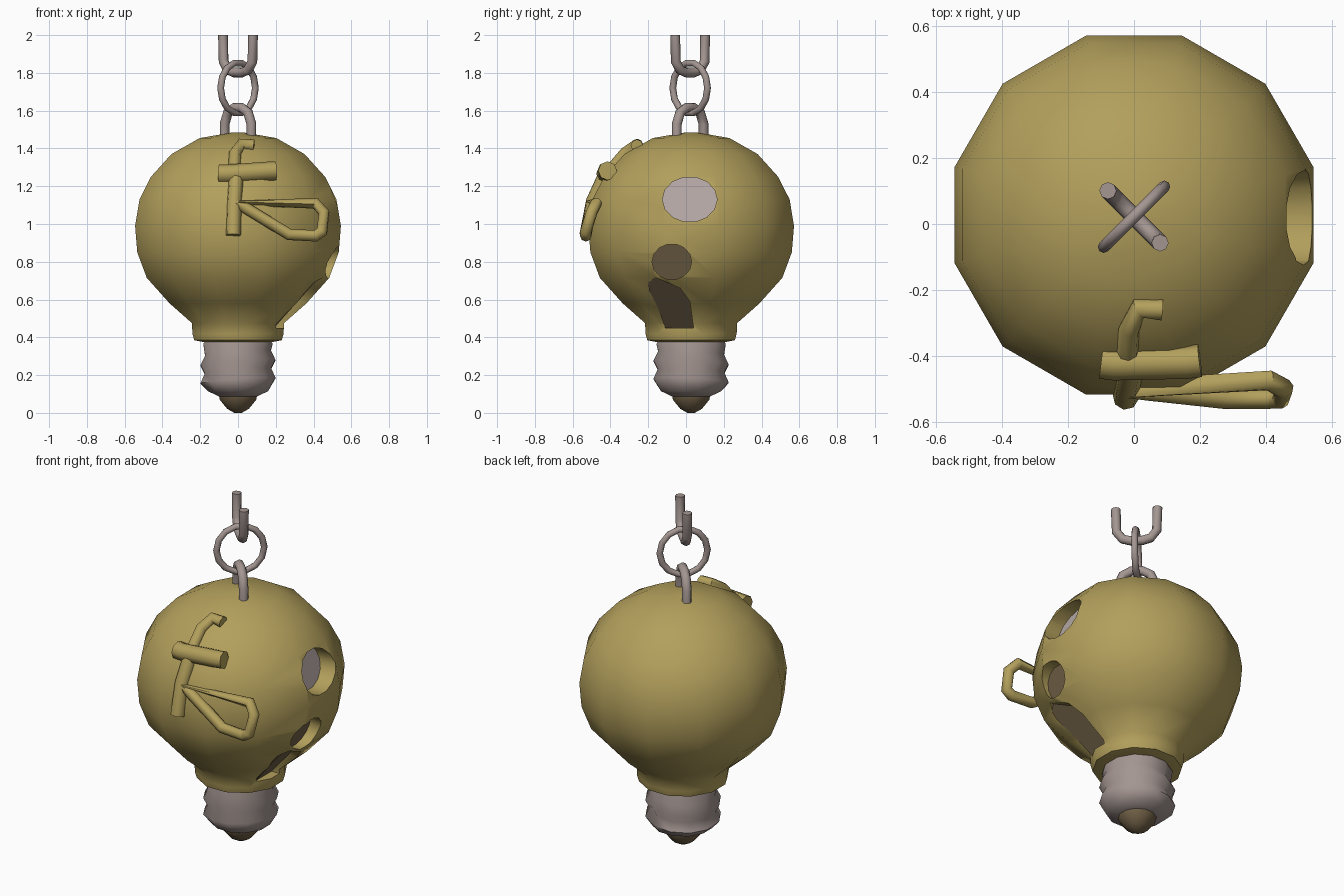
import bpy, bmesh, math
from mathutils import Vector

if "Cube" in bpy.data.objects:
    bpy.data.objects.remove(bpy.data.objects["Cube"])

CY = 0.027  # y of the lamp axis


def material(name, rgb):
    m = bpy.data.materials.new(name)
    m.diffuse_color = (*rgb, 1)
    m.use_nodes = True
    m.node_tree.nodes["Principled BSDF"].inputs["Base Color"].default_value = m.diffuse_color
    return m


GOLD = material("aged gold", (0.45, 0.35, 0.107))
GREY = material("warm grey metal", (0.37, 0.305, 0.285))
PALE = material("pale grey", (0.45, 0.385, 0.375))
BROWN = material("dark brown", (0.165, 0.118, 0.062))


def finish(ob, mat, angle=60):
    ob.data.materials.clear()
    ob.data.materials.append(mat)
    bpy.ops.object.select_all(action='DESELECT')
    ob.select_set(True)
    bpy.context.view_layer.objects.active = ob
    bpy.ops.object.shade_smooth_by_angle(angle=math.radians(angle))
    return ob


def add_mesh(name, bm):
    bmesh.ops.recalc_face_normals(bm, faces=bm.faces)
    me = bpy.data.meshes.new(name)
    bm.to_mesh(me)
    bm.free()
    ob = bpy.data.objects.new(name, me)
    bpy.context.collection.objects.link(ob)
    return ob


def lathe(name, profile, sides=12, tilt=0.0):
    """Closed solid of revolution; tilt slants the inner rings like a thread."""
    bm = bmesh.new()
    rings = []
    for i, (r, z) in enumerate(profile):
        t = tilt if 1 < i < len(profile) - 2 else 0
        ring = []
        for k in range(sides):
            a = math.radians(15) + math.tau * k / sides
            ring.append(bm.verts.new((r * math.cos(a), CY + r * math.sin(a),
                                      z + t * math.cos(a + 0.6))))
        rings.append(ring)
    for a, b in zip(rings, rings[1:]):
        for k in range(sides):
            n = (k + 1) % sides
            bm.faces.new((a[k], a[n], b[n], b[k]))
    bm.faces.new(rings[0])
    bm.faces.new(rings[-1])
    return add_mesh(name, bm)


def prism(name, outline, x0, x1):
    """Extrude a (y, z) outline between the surfaces x0(z) and x1(z)."""
    bm = bmesh.new()
    a = [bm.verts.new((x0(z), y, z)) for y, z in outline]
    b = [bm.verts.new((x1(z), y, z)) for y, z in outline]
    bm.faces.new(a)
    bm.faces.new(b)
    for i in range(len(a)):
        j = (i + 1) % len(a)
        bm.faces.new((a[i], a[j], b[j], b[i]))
    return add_mesh(name, bm)


def tube(name, points, radius, mat, closed=False):
    cu = bpy.data.curves.new(name, 'CURVE')
    cu.dimensions = '3D'
    cu.bevel_depth = radius
    cu.bevel_resolution = 2
    cu.use_fill_caps = True
    sp = cu.splines.new('POLY')
    sp.points.add(len(points) - 1)
    for p, co in zip(sp.points, points):
        p.co = (*co, 1)
    sp.use_cyclic_u = closed
    ob = bpy.data.objects.new(name, cu)
    bpy.context.collection.objects.link(ob)
    bpy.ops.object.select_all(action='DESELECT')
    ob.select_set(True)
    bpy.context.view_layer.objects.active = ob
    bpy.ops.object.convert(target='MESH')
    return finish(bpy.context.view_layer.objects.active, mat, 50)


# Glass bulb with collar
bulb = lathe("bulb", [(0.19, 0.375), (0.24, 0.385), (0.25, 0.42), (0.252, 0.475),
                      (0.375, 0.58), (0.50, 0.715), (0.552, 0.85), (0.564, 0.99),
                      (0.54, 1.13), (0.477, 1.25), (0.365, 1.37), (0.21, 1.455),
                      (0.03, 1.485)])
bulb.data.materials.append(GOLD)


# Three recessed holes in the right side
def oval(y, z, ry, rz, n=14):
    return [(y + ry * math.cos(math.tau * k / n), z + rz * math.sin(math.tau * k / n))
            for k in range(n)]


holes = [
    ("upper_hole", oval(0.02, 1.13, 0.145, 0.12), lambda z: 0.45 - 0.3 * (z - 1.0), PALE),
    ("middle_hole", oval(-0.075, 0.8, 0.105, 0.095), lambda z: 0.41 + 0.3 * (z - 0.7), BROWN),
    ("lower_hole", [(-0.2, 0.69), (-0.16, 0.715), (-0.03, 0.66), (0.02, 0.59),
                    (0.04, 0.45), (-0.11, 0.45), (-0.15, 0.56), (-0.195, 0.65)],
     lambda z: 0.185 + 0.9 * (z - 0.45), BROWN),
]
for name, outline, floor, mat in holes:
    cutter = prism(name + "_cutter", outline, floor, lambda z: 0.8)
    cutter.data.materials.append(GOLD)
    mod = bulb.modifiers.new(name, 'BOOLEAN')
    mod.operation = 'DIFFERENCE'
    mod.solver = 'EXACT'
    mod.object = cutter
    bpy.ops.object.select_all(action='DESELECT')
    bulb.select_set(True)
    bpy.context.view_layer.objects.active = bulb
    bpy.ops.object.modifier_apply(modifier=mod.name)
    bpy.data.objects.remove(cutter)
    plate = prism(name + "_floor", outline, floor, lambda z, f=floor: f(z) + 0.006)
    finish(plate, mat, 30)
finish(bulb, GOLD, 50)

# Screw base and contact tip
finish(lathe("screw_base", [(0.175, 0.39), (0.19, 0.365), (0.18, 0.315), (0.205, 0.265),
                            (0.182, 0.22), (0.205, 0.17), (0.165, 0.115), (0.10, 0.085)],
             tilt=0.018), GREY)
finish(lathe("contact_tip", [(0.105, 0.095), (0.10, 0.07), (0.06, 0.022), (0.02, 0.0)]),
       BROWN)

# Chain: links alternate between the two diagonals
D1 = Vector((1, 1, 0)).normalized()
D2 = Vector((1, -1, 0)).normalized()


def along(d, pts):
    return [Vector((0, CY - 0.005, z)) + d * u for u, z in pts]


ring = [(0.13 * math.cos(math.tau * k / 14), 1.72 + 0.135 * math.sin(math.tau * k / 14))
        for k in range(14)]
tube("middle_link", along(D1, ring), 0.018, GREY, True)
tube("top_link", along(D2, [(-0.112, 2.0), (-0.108, 1.86), (-0.075, 1.815), (-0.03, 1.802),
                            (0.03, 1.802), (0.075, 1.815), (0.108, 1.86), (0.112, 2.0)]),
     0.026, GREY)
tube("bottom_link", along(D2, [(-0.1, 1.42), (-0.1, 1.53), (-0.075, 1.59), (-0.03, 1.615),
                               (0.03, 1.615), (0.075, 1.59), (0.1, 1.53), (0.1, 1.42)]),
     0.026, GREY)

# Raised tubing on the front
tube("front_hook", [(0.085, -0.26, 1.415), (0.015, -0.255, 1.42), (-0.015, -0.32, 1.375),
                    (-0.02, -0.41, 1.27)], 0.033, GOLD)
tube("front_bar", [(-0.1, -0.42, 1.265), (-0.06, -0.425, 1.265), (0.16, -0.42, 1.28),
                   (0.2, -0.415, 1.282)], 0.05, GOLD)
tube("front_stem", [(-0.01, -0.43, 1.25), (-0.02, -0.49, 1.12), (-0.025, -0.525, 0.94)],
     0.04, GOLD)
tube("front_loop", [(-0.02, -0.5, 1.11), (0.41, -0.475, 1.11), (0.455, -0.5, 1.06),
                    (0.445, -0.53, 0.96), (0.41, -0.53, 0.937), (0.27, -0.53, 0.945),
                    (0.04, -0.505, 1.085)], 0.031, GOLD, True)
